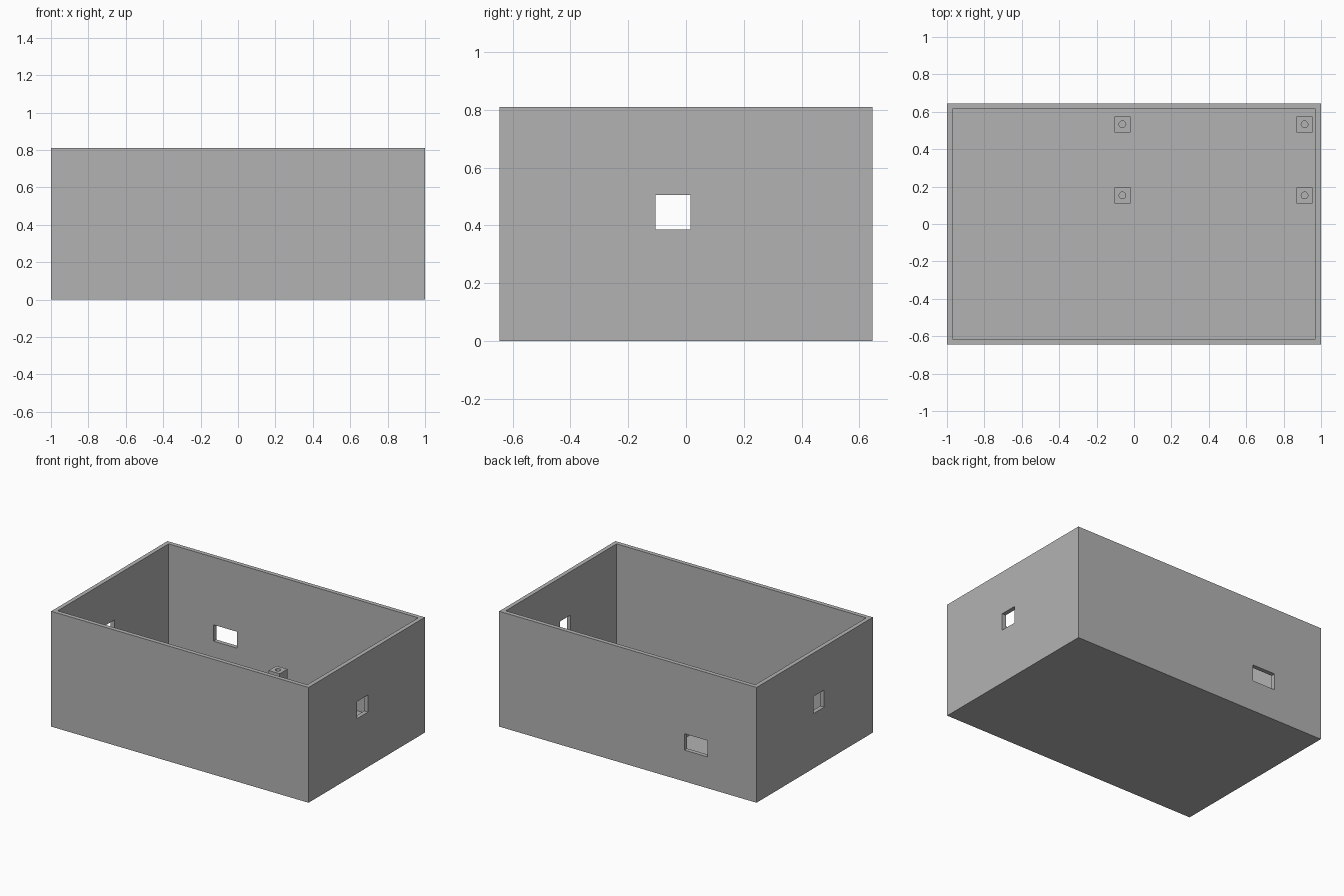
import bpy

if "Cube" in bpy.data.objects:
    bpy.data.objects.remove(bpy.data.objects["Cube"], do_unlink=True)

grey = bpy.data.materials.new("plain grey")
grey.use_nodes = True
grey.diffuse_color = (0.45, 0.45, 0.45, 1)
grey.node_tree.nodes["Principled BSDF"].inputs["Base Color"].default_value = grey.diffuse_color

WIDTH, DEPTH, HEIGHT, WALL = 2.0, 1.29, 0.81, 0.03
POST_TOP = 0.2


def block(name, x, y, z):
    """Box spanning the given (low, high) ranges."""
    ranges = (x, y, z)
    bpy.ops.mesh.primitive_cube_add(size=1, location=[sum(r) / 2 for r in ranges])
    obj = bpy.context.object
    obj.name = name
    obj.scale = [r[1] - r[0] for r in ranges]
    bpy.ops.object.transform_apply(location=False, rotation=False, scale=True)
    obj.data.materials.append(grey)
    return obj


def cut(target, cutter):
    """Subtract the cutter and discard it."""
    cutter.hide_render = True
    mod = target.modifiers.new("cut", "BOOLEAN")
    mod.operation = "DIFFERENCE"
    mod.solver = "EXACT"
    mod.object = cutter
    bpy.context.view_layer.objects.active = target
    bpy.ops.object.modifier_apply(modifier=mod.name)
    bpy.data.objects.remove(cutter, do_unlink=True)


# Open-topped case
hx, hy = WIDTH / 2, DEPTH / 2
case = block("case", (-hx, hx), (-hy, hy), (0, HEIGHT))
cut(case, block("cavity", (WALL - hx, hx - WALL), (WALL - hy, hy - WALL), (WALL, 1)))

# Matching openings in both end walls
cut(case, block("end_openings", (-1.2, 1.2), (-0.105, 0.015), (0.385, 0.505)))

# Port opening in the back wall
cut(case, block("back_opening", (-0.62, -0.44), (0.5, 0.8), (0.22, 0.335)))

# Four standoff posts with screw holes
for side, px in (("right", -0.062), ("left", 0.912)):
    for end, py in (("front", 0.153), ("back", 0.533)):
        half = 0.043
        post = block(f"{end}_{side}_post", (px - half, px + half),
                     (py - half, py + half), (WALL, POST_TOP))
        bpy.ops.mesh.primitive_cylinder_add(vertices=16, radius=0.018, depth=0.2,
                                            location=(px, py, POST_TOP))
        cut(post, bpy.context.object)
